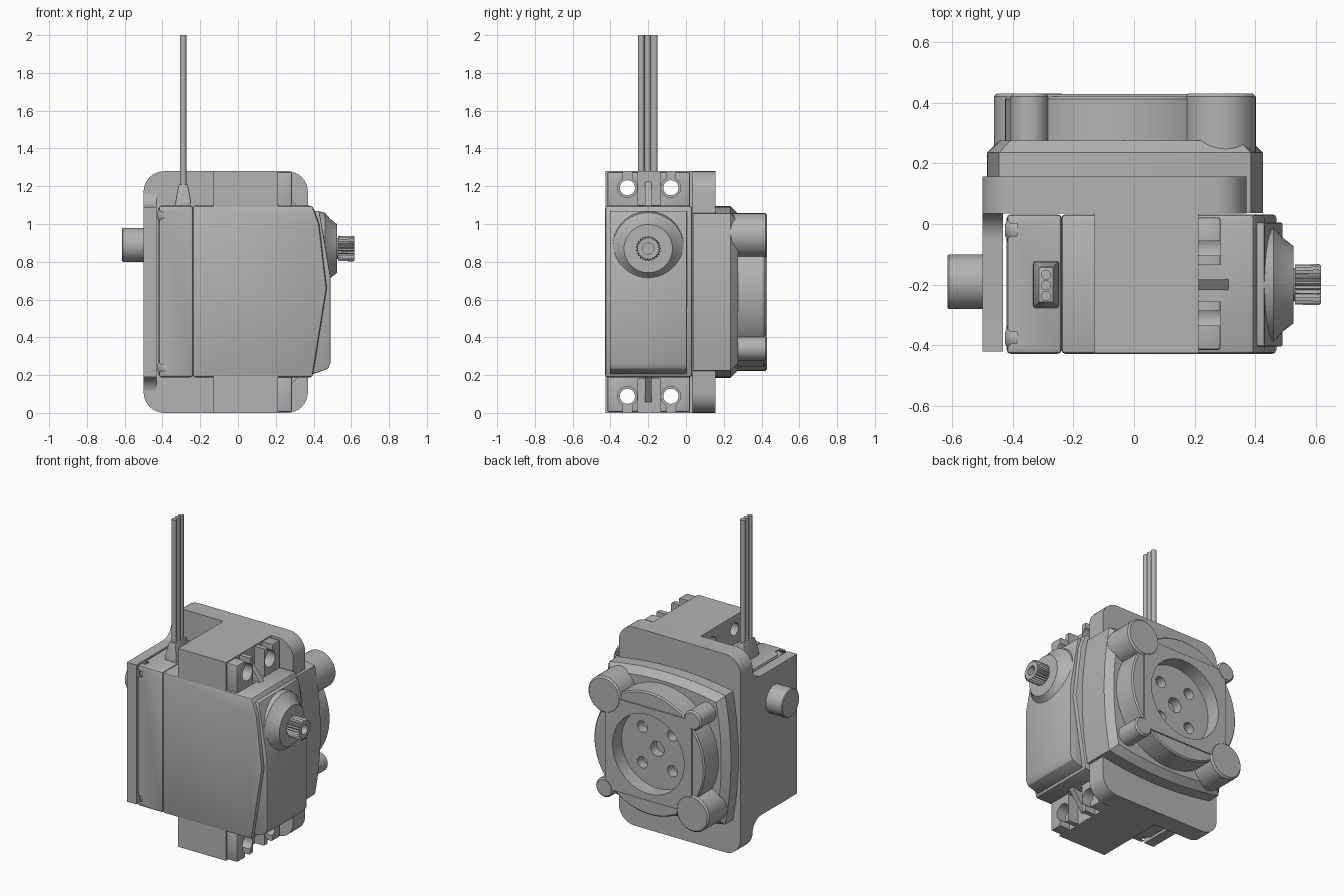
import bpy, bmesh
from math import sin, cos, pi, radians

if "Cube" in bpy.data.objects:
    bpy.data.objects.remove(bpy.data.objects["Cube"])

grey = bpy.data.materials.new("plain_grey")
grey.use_nodes = True
grey.diffuse_color = (0.45, 0.45, 0.45, 1)
grey.node_tree.nodes["Principled BSDF"].inputs["Base Color"].default_value = (0.45, 0.45, 0.45, 1)

MID_Z = 0.64       # height of the mirror plane
CX = -0.03         # centre of the round drive at the back


def put(axis, u, v, d):
    return {"x": (d, u, v), "y": (u, d, v), "z": (u, v, d)}[axis]


def activate(ob):
    bpy.ops.object.select_all(action="DESELECT")
    ob.select_set(True)
    bpy.context.view_layer.objects.active = ob


def loft(name, rings, bevel=0):
    """Skin a list of equal point rings and cap both ends."""
    bm = bmesh.new()
    loops = [[bm.verts.new(p) for p in ring] for ring in rings]
    n = len(loops[0])
    for a, b in zip(loops, loops[1:]):
        for i in range(n):
            j = (i + 1) % n
            bm.faces.new((a[i], a[j], b[j], b[i]))
    bm.faces.new(loops[0])
    bm.faces.new(loops[-1])
    bmesh.ops.recalc_face_normals(bm, faces=bm.faces)
    mesh = bpy.data.meshes.new(name)
    bm.to_mesh(mesh)
    bm.free()
    ob = bpy.data.objects.new(name, mesh)
    bpy.context.collection.objects.link(ob)
    mesh.materials.append(grey)
    activate(ob)
    if bevel:
        mod = ob.modifiers.new("bevel", "BEVEL")
        mod.width, mod.segments, mod.limit_method = bevel, 2, "ANGLE"
        bpy.ops.object.modifier_apply(modifier=mod.name)
    bpy.ops.object.shade_smooth_by_angle(angle=radians(30))
    return ob


def prism(name, axis, pts, a, b, bevel=0):
    return loft(name, [[put(axis, u, v, d) for u, v in pts] for d in (a, b)], bevel)


def box(name, x, y, z, bevel=0):
    return prism(name, "z", [(x[0], y[0]), (x[1], y[0]), (x[1], y[1]), (x[0], y[1])], *z, bevel)


def turned(name, axis, centre, stations, n=48, tooth=0):
    """Round part: stations are (distance along axis, radius)."""
    rings = []
    for d, r in stations:
        ring = []
        for i in range(n):
            t, q = 2 * pi * i / n, r - tooth * (i % 2)
            ring.append(put(axis, centre[0] + q * cos(t), centre[1] + q * sin(t), d))
        rings.append(ring)
    return loft(name, rings)


def cut(ob, cutters):
    for c in cutters:
        c.hide_render = True
        activate(ob)
        mod = ob.modifiers.new("cut", "BOOLEAN")
        mod.operation, mod.solver, mod.object = "DIFFERENCE", "EXACT", c
        bpy.ops.object.modifier_apply(modifier=mod.name)
        bpy.data.objects.remove(c)
    activate(ob)
    bpy.ops.object.shade_smooth_by_angle(angle=radians(30))


def arc(cu, cv, r, start, end, n=8):
    return [(cu + r * cos(radians(start + (end - start) * i / n)),
             cv + r * sin(radians(start + (end - start) * i / n))) for i in range(n + 1)]


# Bracket: rounded back plate and side plate with filleted roots
R = 0.11
prism("back_plate", "y",
      arc(0.37 - R, 1.28 - R, R, 0, 90) + arc(-0.5 + R, 1.28 - R, R, 90, 180)
      + arc(-0.5 + R, R, R, 180, 270) + arc(0.37 - R, R, R, 270, 360), 0.035, 0.157)
F = 0.09
prism("side_plate", "x",
      [(-0.42, 0.19), (-0.42, 1.09)] + arc(0.037 - F, 1.09 + F, F, 270, 360)
      + [(0.06, 1.18), (0.06, 0.1)] + arc(0.037 - F, 0.19 - F, F, 0, 90), -0.5, -0.432)
turned("pivot_peg", "x", (-0.19, 0.89), [(-0.615, 0.085), (-0.61, 0.09), (-0.49, 0.09)])

# Mounting blocks and slotted ears, top and bottom
HOLES = (-0.31, -0.08)


def zspan(side, a, b):
    return sorted((MID_Z + side * a, MID_Z + side * b))


for label, side in (("top", 1), ("bottom", -1)):
    hz = MID_Z + side * 0.552
    block = box(label + "_mount_block", (-0.13, 0.212), (-0.425, 0.05), zspan(side, 0.44, 0.64))
    cut(block, [turned("cutter", "x", (y, hz), [(-0.3, 0.04), (0.4, 0.04)], 32) for y in HOLES])
    ear = box(label + "_ear", (0.208, 0.285), (-0.415, 0.022), zspan(side, 0.44, 0.635), 0.008)
    cutters = [box("cutter", (0.213, 0.4), (-0.255, -0.135), zspan(side, 0.46, 0.7))]
    for y in HOLES:
        cutters.append(turned("cutter", "x", (y, hz), [(0.1, 0.052), (0.4, 0.052)], 32))
        cutters.append(box("cutter", (0.1, 0.4), (y - 0.024, y + 0.024), zspan(side, 0.56, 0.7)))
    cut(ear, cutters)
    prism(label + "_gusset", "y",
          [(0.2, MID_Z + side * 0.44), (0.325, MID_Z + side * 0.44), (0.2, MID_Z + side * 0.6)],
          -0.217, -0.183)

# Servo case: main housing, rear cap with sunken screws, front panel
Y0, Y1 = -0.428, 0.032
prism("servo_case", "y", [(-0.24, 0.188), (0.395, 0.188), (0.47, 0.66), (0.43, 1.0),
                          (0.395, 1.097), (-0.24, 1.097)], Y0, Y1, 0.014)
cap = box("rear_cap", (-0.42, -0.238), (Y0, Y1), (0.188, 1.097), 0.014)
corners = [(y, z) for y in (-0.375, -0.02) for z in (0.24, 1.045)]
cut(cap, [turned("cutter", "x", c, [(-0.5, 0.056), (-0.385, 0.056)], 24) for c in corners])
for i, c in enumerate(corners):
    turned("case_screw_%d" % (i + 1), "x", c,
           [(-0.425, 0.018), (-0.418, 0.034), (-0.405, 0.045), (-0.38, 0.049)], 24)
prism("front_panel", "y", [(0.38, 0.2), (0.475, 0.232), (0.49, 0.265), (0.49, 0.72),
                           (0.43, 1.07), (0.38, 1.07)], -0.403, 0.005, 0.006)

# Output boss and toothed shaft
AXIS = (-0.2, 0.87)
turned("output_boss", "x", AXIS, [(0.42, 0.2), (0.46, 0.19), (0.49, 0.155), (0.525, 0.128)])
turned("shaft_neck", "x", AXIS, [(0.51, 0.055), (0.54, 0.055)])
shaft = turned("toothed_shaft", "x", AXIS,
               [(0.53, 0.066), (0.61, 0.068), (0.617, 0.062)], 50, 0.009)
cut(shaft, [turned("cutter", "x", AXIS, [(0.56, 0.03), (0.7, 0.03)], 24)])

# Cable gland and three wires
loft("cable_gland", [[(-0.29 + sx * w, -0.2 + sy * d, z) for sx, sy in
                      ((-1, -1), (1, -1), (1, 1), (-1, 1))]
                     for z, w, d in ((1.08, 0.043, 0.077), (1.12, 0.041, 0.075),
                                     (1.2, 0.026, 0.06), (1.21, 0.024, 0.058))], 0.006)
for i in range(3):
    turned("wire_%d" % (i + 1), "z", (-0.29, -0.237 + 0.035 * i), [(1.1, 0.0165), (2.0, 0.0165)], 20)

# Bulging square base of the drive with a chamfered rim
outline = []
for k in range(4):
    for i in range(16):
        t = 0.415 - 0.83 * i / 16
        u, v = t, 0.455 - 0.232 * t * t
        c, s = cos(k * pi / 2), sin(k * pi / 2)
        outline.append((u * c - v * s, u * s + v * c))
loft("drive_base", [[(CX + q * u, y, MID_Z + q * v) for u, v in outline]
                    for y, q in ((0.036, 1), (0.235, 1), (0.275, 0.91))])

# Drum with face plate, round recess and bolt holes
DRUM = (CX, MID_Z)
drum = turned("drum", "y", DRUM, [(0.2, 0.395), (0.412, 0.395), (0.42, 0.387)], 80)
face = box("drum_face_plate", (CX - 0.31, CX + 0.31), (0.41, 0.428), (MID_Z - 0.3, MID_Z + 0.3))
for part in (drum, face):
    cut(part, [turned("cutter", "y", DRUM, [(0.335, 0.255), (0.5, 0.255)], 64)])
cut(drum, [turned("cutter", "y", DRUM, [(0.26, 0.048), (0.4, 0.048)], 32)]
    + [turned("cutter", "y", (CX + 0.107 * a, MID_Z + 0.115 * b), [(0.26, 0.036), (0.4, 0.036)], 24)
       for a in (-1, 1) for b in (-1, 1)])

# Corner posts: two large, two small, on opposite diagonals
for name, a, b, r, start in (("large_post_1", 1, 1, 0.117, 0.1), ("large_post_2", -1, -1, 0.117, 0.1),
                             ("small_post_1", -1, 1, 0.062, 0.2), ("small_post_2", 1, -1, 0.062, 0.2)):
    turned(name, "y", (CX + 0.315 * a, MID_Z + 0.3 * b),
           [(start, r), (0.42, r), (0.43, r - 0.01)], 40)
